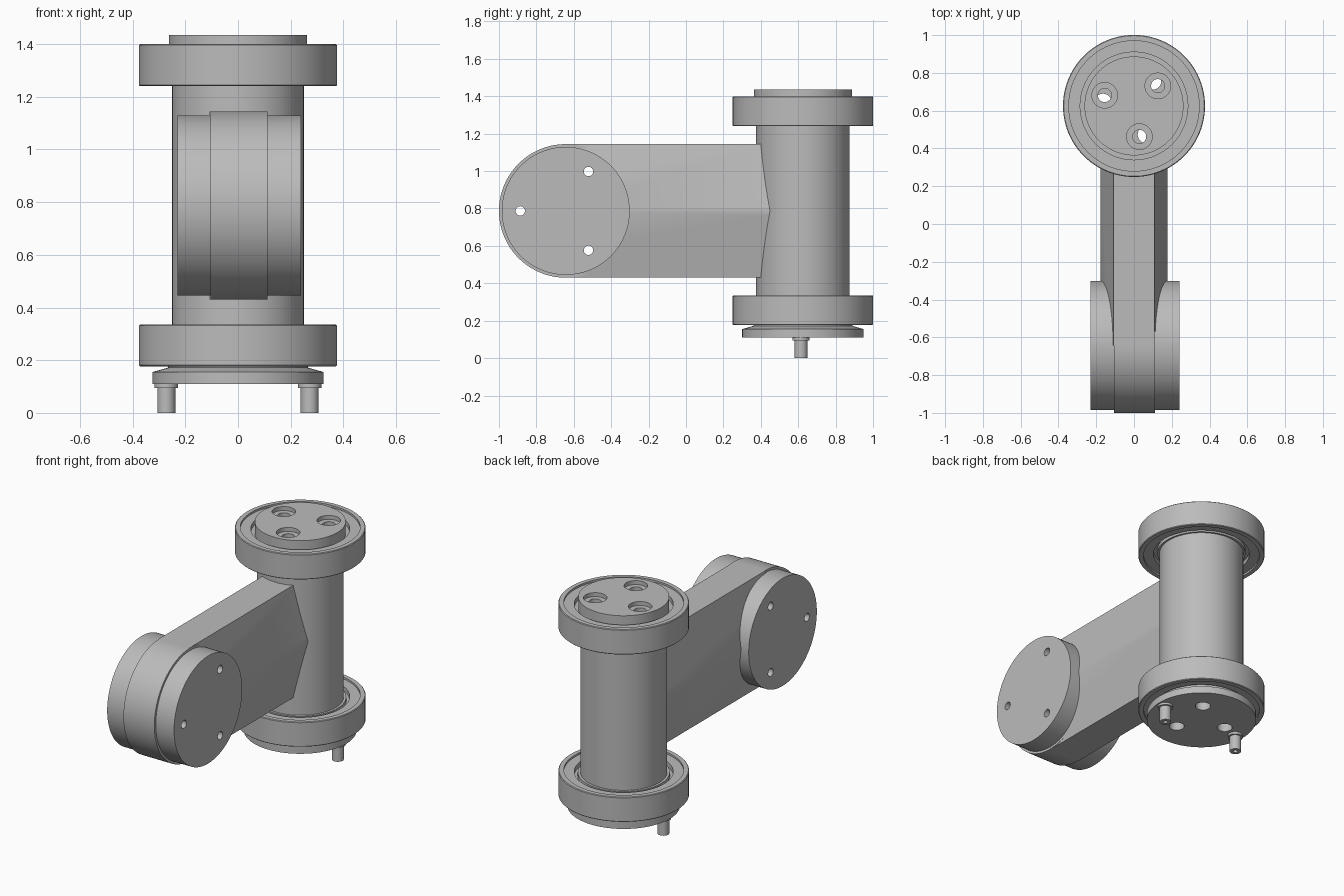
import bpy, bmesh
from math import cos, sin, pi, radians
from mathutils import Matrix, Vector

if "Cube" in bpy.data.objects:
    bpy.data.objects.remove(bpy.data.objects["Cube"], do_unlink=True)

grey = bpy.data.materials.new("machined grey")
grey.use_nodes = True
grey.diffuse_color = (0.5, 0.5, 0.5, 1)
grey.node_tree.nodes["Principled BSDF"].inputs["Base Color"].default_value = (0.5, 0.5, 0.5, 1)

COL_Y = 0.625                 # column axis
HUB_Y, HUB_Z = -0.643, 0.787  # hub axis


def finish(name, bm):
    bmesh.ops.recalc_face_normals(bm, faces=bm.faces)
    me = bpy.data.meshes.new(name)
    bm.to_mesh(me)
    bm.free()
    me.materials.append(grey)
    ob = bpy.data.objects.new(name, me)
    bpy.context.collection.objects.link(ob)
    return ob


def lathe(name, profile, x=0, y=COL_Y, closed=False, steps=96):
    """Turn an (r, z) profile around a vertical axis."""
    bm = bmesh.new()
    vs = [bm.verts.new((r, 0, z)) for r, z in profile]
    pairs = list(zip(vs, vs[1:])) + ([(vs[-1], vs[0])] if closed else [])
    edges = [bm.edges.new(p) for p in pairs]
    bmesh.ops.spin(bm, geom=vs + edges, cent=(0, 0, 0), axis=(0, 0, 1),
                   angle=2 * pi, steps=steps, use_merge=True)
    bmesh.ops.remove_doubles(bm, verts=bm.verts, dist=0.0001)
    bmesh.ops.translate(bm, verts=bm.verts, vec=(x, y, 0))
    return finish(name, bm)


def cylinder(name, r, start, end, segments=96):
    """Solid cylinder between two points."""
    a, b = Vector(start), Vector(end)
    rot = (b - a).to_track_quat('Z', 'Y').to_matrix().to_4x4()
    bm = bmesh.new()
    bmesh.ops.create_cone(bm, cap_ends=True, segments=segments, radius1=r, radius2=r,
                          depth=(b - a).length, matrix=Matrix.Translation((a + b) / 2) @ rot)
    return finish(name, bm)


def drill(targets, r, start, end, segments=32):
    """Cut a round hole through each target."""
    cutter = cylinder("drill_cutter", r, start, end, segments)
    cutter.hide_render = True
    for ob in targets:
        mod = ob.modifiers.new("hole", 'BOOLEAN')
        mod.operation, mod.solver, mod.object = 'DIFFERENCE', 'EXACT', cutter
        bpy.context.view_layer.objects.active = ob
        bpy.ops.object.modifier_apply(modifier=mod.name)
    bpy.data.objects.remove(cutter, do_unlink=True)


parts = []

# Column with bearing seats, raised cap and lower flange
column = lathe("column", [
    (0, 0.11), (0.325, 0.11), (0.325, 0.155), (0.265, 0.172), (0.265, 0.32),
    (0.25, 0.32), (0.25, 1.255), (0.262, 1.255), (0.262, 1.435), (0, 1.435)])
parts.append(column)

# Bolt holes: counterbored in the cap, plain in the flange
for i in range(3):
    a = radians(40 + 120 * i)
    x, y = 0.165 * cos(a), COL_Y + 0.165 * sin(a)
    drill([column], 0.068, (x, y, 1.41), (x, y, 1.5))
    drill([column], 0.036, (x, y, 0.75), (x, y, 1.45))
    a += radians(13)
    x, y = 0.165 * cos(a), COL_Y + 0.165 * sin(a)
    drill([column], 0.045, (x, y, 0.05), (x, y, 0.8))

# Bearings: outer ring with recessed faces, and a set-back seal in the gap
for label, lo, hi in (("lower", 0.177, 0.335), ("upper", 1.24, 1.4)):
    d = 0.012
    parts.append(lathe(label + "_bearing_ring", [
        (0.285, lo + d), (0.345, lo + d), (0.345, lo), (0.372, lo), (0.376, lo + 0.004),
        (0.376, hi - 0.004), (0.372, hi), (0.345, hi), (0.345, hi - d), (0.285, hi - d)],
        closed=True))
    parts.append(lathe(label + "_bearing_seal", [
        (0.245, lo + 0.04), (0.29, lo + 0.04), (0.29, hi - 0.04), (0.245, hi - 0.04)],
        closed=True))

# Locating pins under the flange, with collar and centre dimple
for side, x in (("right", -0.272), ("left", 0.272)):
    parts.append(lathe(side + "_pin", [
        (0, 0.02), (0.014, 0.02), (0.014, 0), (0.034, 0), (0.034, 0.095),
        (0.045, 0.095), (0.045, 0.115), (0, 0.115)], x=x, y=0.615, steps=32))

# Arm: six-sided bar from hub to column
half_section = [(0.108, 0.357), (0.178, 0), (0.108, -0.357)]
section = half_section + [(-x, z) for x, z in reversed(half_section)]
bm = bmesh.new()
face = bm.faces.new([bm.verts.new((x, HUB_Y, HUB_Z + z)) for x, z in section])
ext = bmesh.ops.extrude_face_region(bm, geom=[face], use_keep_orig=True)
bmesh.ops.translate(bm, vec=(0, 0.55 - HUB_Y, 0),
                    verts=[v for v in ext["geom"] if isinstance(v, bmesh.types.BMVert)])
arm = finish("arm", bm)
drill([arm], 0.245, (0, COL_Y, 0.2), (0, COL_Y, 1.3), 96)

# Hub: centre disc between two slightly smaller side discs
hub_parts = [arm]
for name, r, x0, x1 in (("hub_disc", 0.357, -0.105, 0.112),
                        ("right_hub_cover", 0.342, -0.23, -0.1),
                        ("left_hub_cover", 0.342, 0.107, 0.24)):
    hub_parts.append(cylinder(name, r, (x0, HUB_Y, HUB_Z), (x1, HUB_Y, HUB_Z), 128))

# Three holes straight through the hub
for i in range(3):
    a = radians(60 + 120 * i)
    y, z = HUB_Y + 0.243 * cos(a), HUB_Z + 0.243 * sin(a)
    drill(hub_parts, 0.025, (-0.3, y, z), (0.3, y, z))
parts += hub_parts

# Smooth curved walls, keep machined edges crisp
bpy.ops.object.select_all(action='DESELECT')
for ob in parts:
    ob.select_set(True)
bpy.context.view_layer.objects.active = column
bpy.ops.object.shade_smooth_by_angle(angle=radians(30))
